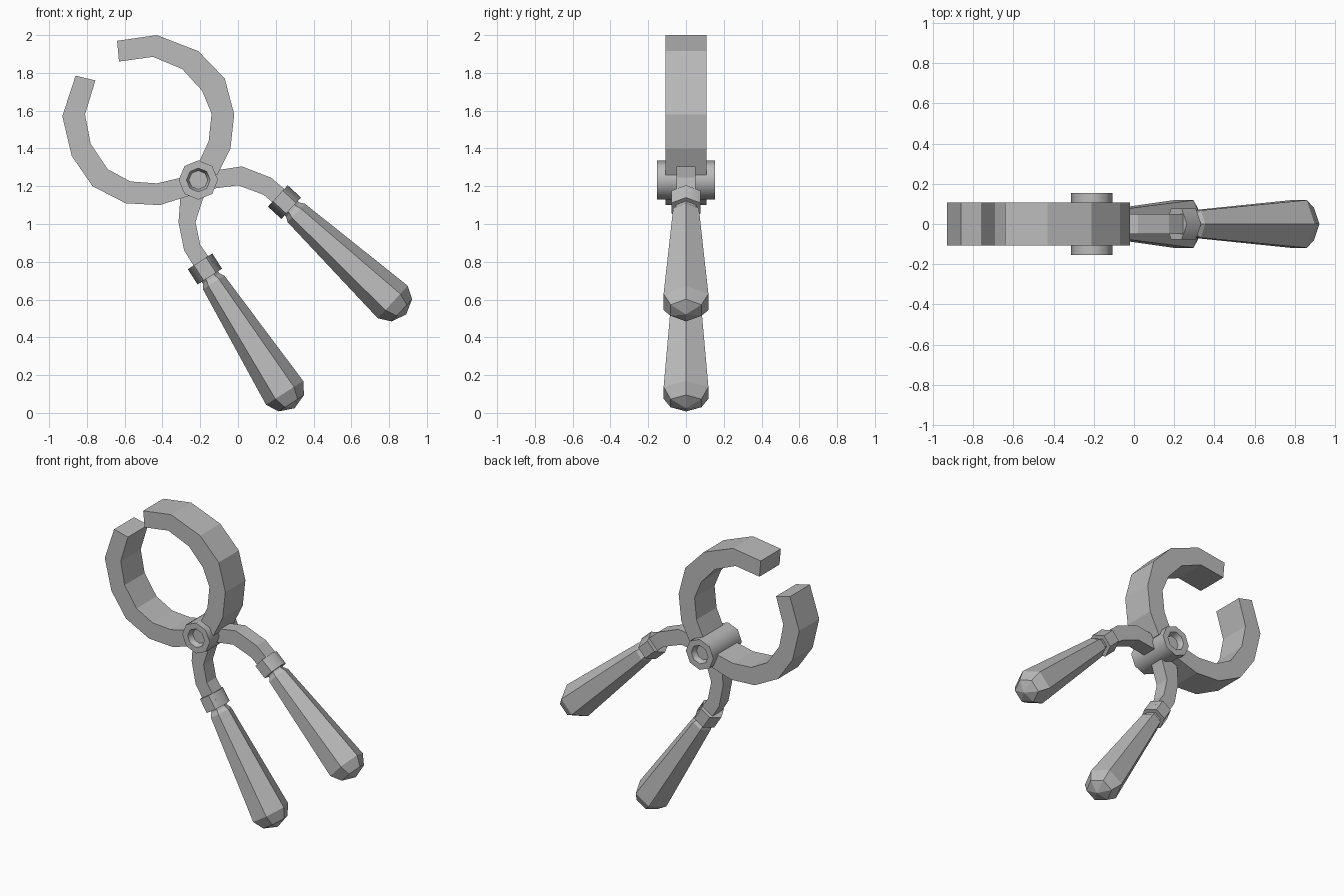
import bpy
import bmesh
from math import sin, cos, pi, radians
from mathutils import Matrix, Vector

cube = bpy.data.objects.get("Cube")
if cube:
    bpy.data.objects.remove(cube)

steel = bpy.data.materials.new("plain_grey")
steel.use_nodes = True
grey = (0.5, 0.5, 0.5, 1)
steel.diffuse_color = grey
steel.node_tree.nodes["Principled BSDF"].inputs["Base Color"].default_value = grey


def loft(name, rings, smooth=False):
    """Skin a list of equal-length vertex rings and cap both ends."""
    bm = bmesh.new()
    rows = [[bm.verts.new(p) for p in ring] for ring in rings]
    for a, b in zip(rows, rows[1:]):
        n = len(a)
        for i in range(n):
            j = (i + 1) % n
            bm.faces.new((a[i], a[j], b[j], b[i]))
    bm.faces.new(rows[0])
    bm.faces.new(rows[-1])
    bmesh.ops.remove_doubles(bm, verts=bm.verts, dist=0.0005)
    bmesh.ops.recalc_face_normals(bm, faces=bm.faces)
    mesh = bpy.data.meshes.new(name)
    bm.to_mesh(mesh)
    bm.free()
    obj = bpy.data.objects.new(name, mesh)
    bpy.context.collection.objects.link(obj)
    mesh.materials.append(steel)
    if smooth:
        bpy.ops.object.select_all(action='DESELECT')
        obj.select_set(True)
        bpy.context.view_layer.objects.active = obj
        bpy.ops.object.shade_smooth_by_angle(angle=radians(62))
    return obj


def bar(name, outer, inner, half):
    """Rectangular bar running between two edge lines in the xz plane."""
    loft(name, [[(ox, -half, oz), (ox, half, oz), (ix, half, iz), (ix, -half, iz)]
                for (ox, oz), (ix, iz) in zip(outer, inner)])


def turned(name, profile, sides, origin, axis, smooth=False, stretch=1.0):
    """Sweep (distance, radius) pairs along an axis, sides-gon section."""
    axis = Vector(axis).normalized()
    u = Vector((0, 0, 1)) if abs(axis.y) > 0.9 else Vector((-axis.z, 0, axis.x))
    v = axis.cross(u)
    angles = [2 * pi * i / sides for i in range(sides)]
    loft(name, [[Vector(origin) + axis * s + u * r * cos(a) + v * r * stretch * sin(a)
                 for a in angles] for s, r in profile], smooth)


# Curved jaws
bar("upper_jaw",
    [(-.64, 1.97), (-.43, 2.0), (-.21, 1.915), (-.07, 1.77), (-.02, 1.58), (-.04, 1.40), (-.11, 1.26)],
    [(-.63, 1.86), (-.45, 1.885), (-.295, 1.82), (-.19, 1.705), (-.14, 1.585), (-.155, 1.44), (-.21, 1.32)],
    .108)
bar("lower_jaw",
    [(-.86, 1.785), (-.93, 1.57), (-.88, 1.36), (-.77, 1.2), (-.595, 1.11), (-.415, 1.10), (-.24, 1.155)],
    [(-.755, 1.76), (-.81, 1.58), (-.78, 1.425), (-.69, 1.29), (-.57, 1.225), (-.43, 1.215), (-.28, 1.25)],
    .108)

# Bent arms from pivot to handles
bar("left_arm",
    [(-.19, 1.27), (-.11, 1.285), (.02, 1.305), (.175, 1.245), (.28, 1.155)],
    [(-.19, 1.18), (-.11, 1.19), (.0, 1.205), (.135, 1.155), (.212, 1.09)],
    .05)
bar("right_arm",
    [(-.25, 1.22), (-.305, 1.14), (-.315, 1.01), (-.285, .86), (-.21, .74)],
    [(-.16, 1.2), (-.19, 1.12), (-.225, 1.01), (-.2, .89), (-.13, .79)],
    .05)

# Collars and handles, six-sided
collar = [(-.048, .077), (.048, .077)]
grip = [(.03, .05), (.06, .052), (.085, .067), (.78, .117), (.845, .08), (.877, 0)]
for side, origin, axis in (("left", (.246, 0, 1.116), (.735, 0, -.678)),
                           ("right", (-.175, 0, .762), (.541, 0, -.841))):
    turned(side + "_collar", collar, 6, origin, axis, True, 1.15)
    turned(side + "_handle", grip, 6, origin, axis, False, 1.17)

# Pivot bolt with a recess in both ends
bolt = [(-.115, .05), (-.153, .063), (-.153, .104), (.153, .104), (.153, .063), (.115, .05)]
turned("pivot_bolt", bolt, 8, (-.21, 0, 1.233), (0, 1, 0), True)
